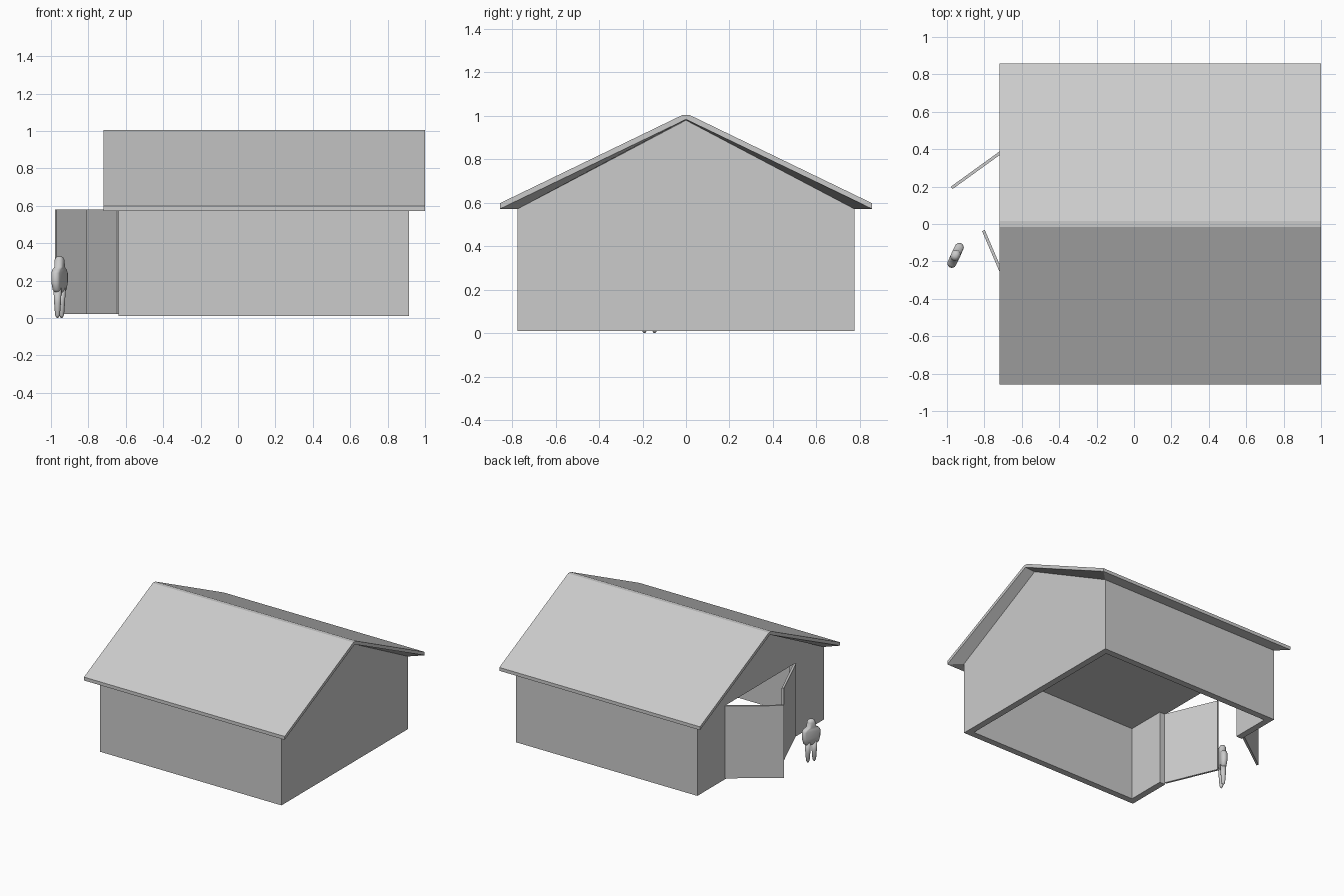
import bpy, bmesh
from math import cos, sin, pi, radians, atan2
from mathutils import Matrix, Vector

cube = bpy.data.objects.get("Cube")
if cube:
    bpy.data.objects.remove(cube)

grey = bpy.data.materials.new("plain_grey")
grey.use_nodes = True
grey.diffuse_color = (0.6, 0.6, 0.6, 1)
grey.node_tree.nodes["Principled BSDF"].inputs["Base Color"].default_value = (0.6, 0.6, 0.6, 1)


def finish(name, bm, smooth=False):
    bmesh.ops.recalc_face_normals(bm, faces=bm.faces)
    mesh = bpy.data.meshes.new(name)
    bm.to_mesh(mesh)
    bm.free()
    mesh.materials.append(grey)
    obj = bpy.data.objects.new(name, mesh)
    bpy.context.collection.objects.link(obj)
    if smooth:
        mesh.shade_smooth()
    return obj


def box(name, lo, hi):
    bm = bmesh.new()
    lo, hi = Vector(lo), Vector(hi)
    bmesh.ops.create_cube(bm, size=1, matrix=Matrix.Translation((lo + hi) / 2)
                          @ Matrix.Diagonal((*(hi - lo), 1)))
    return finish(name, bm)


def cut(target, cutter):
    mod = target.modifiers.new("cut", "BOOLEAN")
    mod.operation = "DIFFERENCE"
    mod.solver = "EXACT"
    mod.object = cutter
    bpy.context.view_layer.objects.active = target
    bpy.ops.object.modifier_apply(modifier=mod.name)
    bpy.data.objects.remove(cutter)


WALL_X = (-0.64, 0.915)
ROOF_X = (-0.72, 1.0)
WALL_Y, EAVE_Y = 0.775, 0.857
BASE, EAVE, APEX = 0.01, 0.572, 0.98
DOOR_Y, DOOR_TOP, THICK = 0.42, 0.58, 0.05

# Walls: gabled block, hollowed from below, with a doorway in one gable
bm = bmesh.new()
gable = [(-WALL_Y, BASE), (WALL_Y, BASE), (WALL_Y, EAVE), (0, APEX), (-WALL_Y, EAVE)]
ends = [[bm.verts.new((x, y, z)) for y, z in gable] for x in WALL_X]
for end in ends:
    bm.faces.new(end)
for i in range(len(gable)):
    j = (i + 1) % len(gable)
    bm.faces.new((ends[0][i], ends[0][j], ends[1][j], ends[1][i]))
walls = finish("walls", bm)
cut(walls, box("cavity", (WALL_X[0] + THICK, THICK - WALL_Y, -0.2),
               (WALL_X[1] - THICK, WALL_Y - THICK, DOOR_TOP)))
cut(walls, box("doorway", (WALL_X[0] - 0.1, -DOOR_Y, -0.2),
               (WALL_X[0] + 2 * THICK, DOOR_Y, DOOR_TOP)))

# Roof: thin rim, blunt ridge, soffits running in to the wall tops
bm = bmesh.new()
rim = [(-EAVE_Y, EAVE), (-EAVE_Y, 0.598), (-0.015, 1.005),
       (0.015, 1.005), (EAVE_Y, 0.598), (EAVE_Y, EAVE), (0, 0.984)]
wall_top = [(WALL_Y, EAVE), (0, APEX), (-WALL_Y, EAVE)]
rims = [[bm.verts.new((x, y, z)) for y, z in rim] for x in ROOF_X]
tops = [[bm.verts.new((x, y, z)) for y, z in wall_top] for x in WALL_X]
for r, t in zip(rims, tops):
    bm.faces.new((r[0], r[1], r[2], r[6]))
    bm.faces.new((r[2], r[3], r[6]))
    bm.faces.new((r[3], r[4], r[5], r[6]))
    bm.faces.new((r[5], r[6], t[1], t[0]))
    bm.faces.new((r[6], r[0], t[2], t[1]))
for i in range(5):
    bm.faces.new((rims[0][i], rims[0][i + 1], rims[1][i + 1], rims[1][i]))
for i, k in ((0, 2), (5, 0)):
    bm.faces.new((rims[0][i], rims[1][i], tops[1][k], tops[0][k]))
for k in (0, 1):
    bm.faces.new((tops[0][k], tops[0][k + 1], tops[1][k + 1], tops[1][k]))
finish("roof", bm)

# Two door leaves standing open
for name, hinge_y, tip in (("left_door", DOOR_Y + 0.015, (-0.975, 0.193)),
                           ("right_door", -DOOR_Y, (-0.805, -0.035))):
    hinge = Vector((WALL_X[0], hinge_y))
    swing = Vector(tip) - hinge
    door = box(name, (0, -0.008, 0.02), (swing.length, 0.008, DOOR_TOP))
    door.location = (hinge.x, hinge.y, 0)
    door.rotation_euler.z = atan2(swing.y, swing.x)


# Figure: lofted rounded sections
def loft(name, rings, offset=0, sides=20):
    bm = bmesh.new()
    loops = []
    for z, flat, radius in rings:
        loop = []
        for i in range(sides):
            a = 2 * pi * (i + 0.5) / sides
            side = flat if cos(a) > 0 else -flat
            loop.append(bm.verts.new((offset + side + radius * cos(a), radius * sin(a), z)))
        loops.append(loop)
    for low, high in zip(loops, loops[1:]):
        for i in range(sides):
            j = (i + 1) % sides
            bm.faces.new((low[i], low[j], high[j], high[i]))
    bm.faces.new(loops[0])
    bm.faces.new(loops[-1])
    part = finish(name, bm, smooth=True)
    part.location = (-0.954, -0.168, 0)
    part.rotation_euler.z = radians(65)


loft("figure_body", [(0.135, 0.03, 0.012), (0.15, 0.04, 0.02), (0.19, 0.047, 0.024),
                     (0.24, 0.047, 0.024), (0.258, 0.035, 0.024), (0.272, 0.008, 0.025),
                     (0.31, 0.005, 0.025), (0.324, 0.004, 0.018), (0.33, 0.002, 0.008)])
for side, name in ((-1, "figure_right_leg"), (1, "figure_left_leg")):
    loft(name, [(0, 0, 0.004), (0.015, 0, 0.013), (0.08, 0, 0.018), (0.16, 0, 0.022)],
         offset=side * 0.026)
